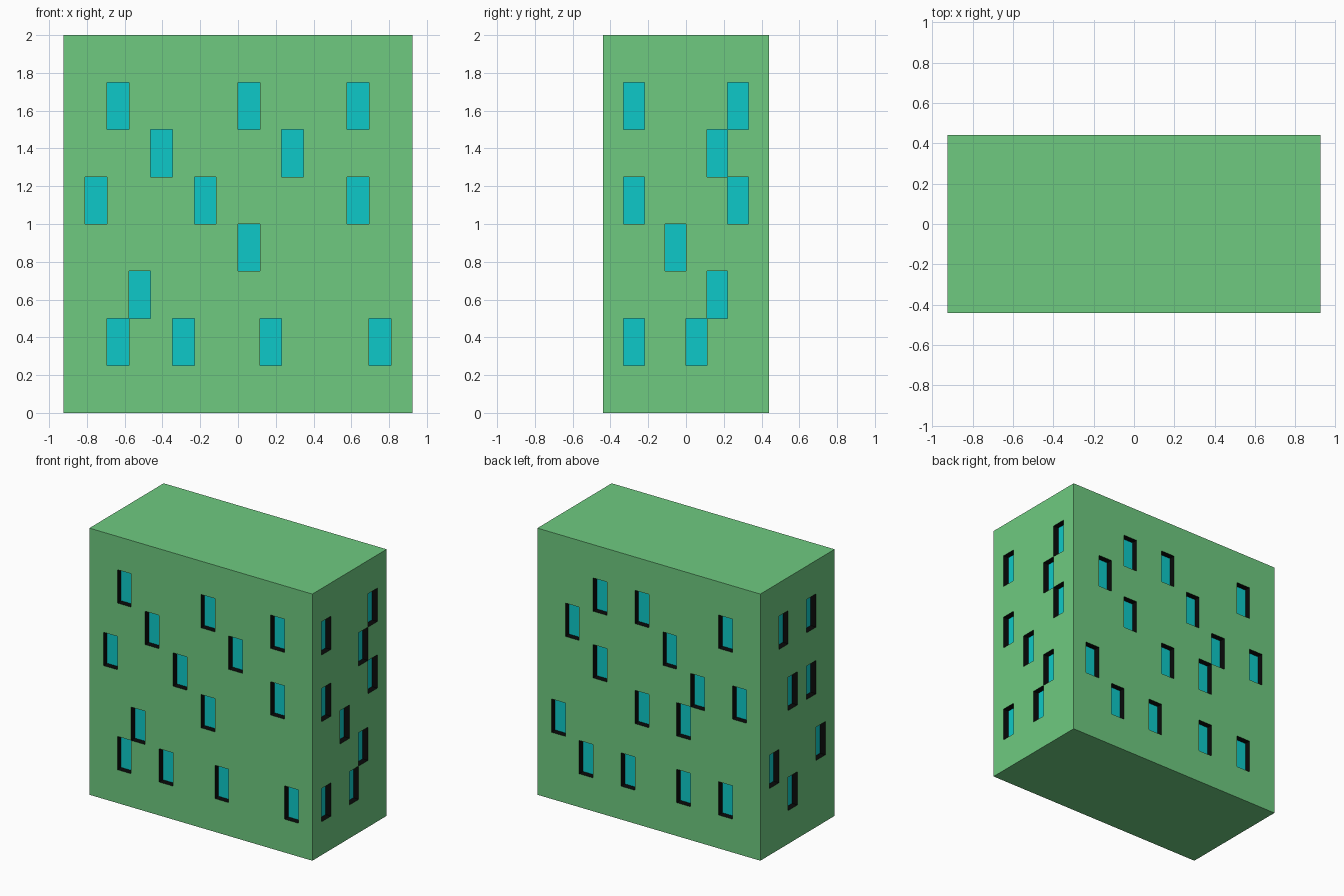
import bpy
from mathutils import Vector

if "Cube" in bpy.data.objects:
    bpy.data.objects.remove(bpy.data.objects["Cube"])

HX, HY, H = 0.925, 0.44, 2.0    # half width, half depth, height
ROWS, DEPTH = 8, 0.045          # storeys, window recess
Z = Vector((0, 0, 1))


def material(name, rgb):
    m = bpy.data.materials.new(name)
    m.diffuse_color = (*rgb, 1)
    m.use_nodes = True
    m.node_tree.nodes["Principled BSDF"].inputs["Base Color"].default_value = m.diffuse_color
    return m


def build(name, quads, mat):
    """Make one object from a list of quads, welding shared corners."""
    index, faces = {}, []
    for q in quads:
        faces.append([index.setdefault(tuple(round(c, 5) for c in p), len(index)) for p in q])
    me = bpy.data.meshes.new(name)
    me.from_pydata(list(index), [], faces)
    me.materials.append(mat)
    ob = bpy.data.objects.new(name, me)
    bpy.context.collection.objects.link(ob)


# Each side: rightward direction seen from outside, half length, half distance,
# column count, and window columns per row (bottom row = 0)
SIDES = [
    ((1, 0, 0), HX, HY, 16, {1: (2, 5, 9, 14), 2: (3,), 3: (8,), 4: (1, 6, 13),
                             5: (4, 10), 6: (2, 8, 13)}),              # front
    ((0, 1, 0), HY, HX, 8, {1: (1, 4), 2: (5,), 3: (3,), 4: (1, 6),
                            5: (5,), 6: (1, 6)}),                      # right
    ((-1, 0, 0), HX, HY, 16, {1: (3, 6, 10, 13), 2: (1,), 3: (7, 10),
                              4: (4, 11, 14), 5: (2, 9), 6: (4, 7, 13)}),  # back
    ((0, -1, 0), HY, HX, 8, {1: (3,), 2: (1, 6), 4: (3, 5), 6: (2, 5)}),   # left
]

walls, reveals, panes = [], [], []
for u, half, dist, cols, windows in SIDES:
    u = Vector(u)
    n = u.cross(Z)
    for row in range(ROWS):
        for col in range(cols):
            ring = [n * dist + u * half * (2 * (col + a) / cols - 1) + Z * H * (row + b) / ROWS
                    for a, b in ((0, 0), (1, 0), (1, 1), (0, 1))]
            if col not in windows.get(row, ()):
                walls.append(ring)
                continue
            inner = [p - n * DEPTH for p in ring]
            panes.append(inner)
            for k in range(4):
                j = (k + 1) % 4
                reveals.append([ring[k], ring[j], inner[j], inner[k]])

# Roof and underside
corners = [(-HX, -HY), (HX, -HY), (HX, HY), (-HX, HY)]
roof = [Vector((x, y, H)) for x, y in corners]
base = [Vector((x, y, 0)) for x, y in reversed(corners)]

green = material("green_wall", (0.156, 0.591, 0.216))
build("walls", walls, green)
build("roof_and_base", [roof, base], green)
build("window_reveals", reveals, material("black_reveal", (0.003, 0.003, 0.003)))
build("window_panes", panes, material("cyan_glass", (0.004, 0.584, 0.578)))
